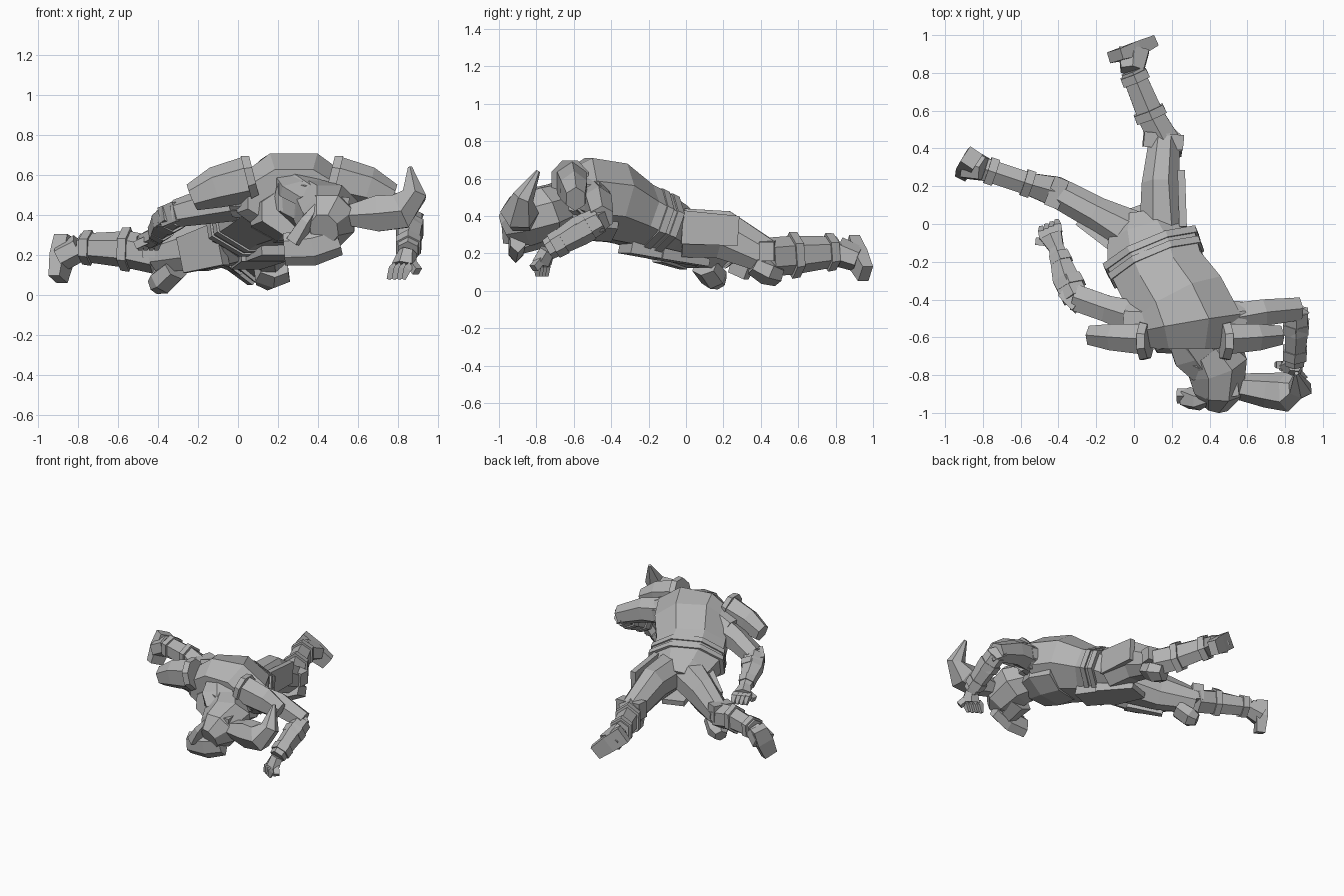
import bpy
import bmesh
import math
from mathutils import Vector

default_cube = bpy.data.objects.get("Cube")
if default_cube:
    bpy.data.objects.remove(default_cube, do_unlink=True)

# One plain clay colour for the whole figure
clay = bpy.data.materials.new("clay_grey")
clay.use_nodes = True
grey = (.45, .45, .45, 1)
clay.diffuse_color = grey
clay.node_tree.nodes["Principled BSDF"].inputs["Base Color"].default_value = grey

UP = Vector((0, 0, 1))
BACK = Vector((0, 1, 0))


def loft(name, sections, sides=6, up=UP):
    """Faceted tube through (x, y, z, half width, half height), in hundredths."""
    mesh = bmesh.new()
    centres = [Vector(section[:3]) / 100 for section in sections]
    last = len(sections) - 1
    flat = math.cos(math.pi / sides)
    rings = []
    for index, (centre, section) in enumerate(zip(centres, sections)):
        before, after = centres[max(index - 1, 0)], centres[min(index + 1, last)]
        along = (after - before).normalized()
        across = along.cross(up).normalized()
        rise = across.cross(along)
        ring = []
        for corner in range(sides):
            angle = math.tau * (corner + .5) / sides
            offset = (across * math.cos(angle) * section[3]
                      + rise * math.sin(angle) * section[4]) / (100 * flat)
            ring.append(mesh.verts.new(centre + offset))
        rings.append(ring)
    for first, second in zip(rings, rings[1:]):
        for corner in range(sides):
            following = (corner + 1) % sides
            mesh.faces.new((first[corner], first[following],
                            second[following], second[corner]))
    mesh.faces.new(list(reversed(rings[0])))
    mesh.faces.new(rings[-1])
    bmesh.ops.recalc_face_normals(mesh, faces=mesh.faces)
    data = bpy.data.meshes.new(name)
    mesh.to_mesh(data)
    mesh.free()
    data.materials.append(clay)
    part = bpy.data.objects.new(name, data)
    bpy.context.collection.objects.link(part)
    return part


def bands(name, start, end, places, length=.09, swell=1.2, sides=6):
    """Raised straps wrapped around the stretch between two sections."""
    start, end = Vector(start), Vector(end)
    for number, place in enumerate(places):
        pair = []
        for position in (place - length, place + length):
            section = start.lerp(end, position)
            section[3] *= swell
            section[4] *= swell
            pair.append(section)
        loft(f"{name}_{number}", pair, sides)


def plate(name, start, end, up=UP):
    """Four sided slab between two sections."""
    return loft(name, [start, end], 4, up)


def hand(side, wrist, knuckles, tip):
    """Palm with a row of fingers and a thumb."""
    wrist, knuckles, tip = Vector(wrist), Vector(knuckles), Vector(tip)
    loft(f"{side}_palm", [(*wrist, 4, 4), (*knuckles, 6, 4)], 6)
    across = (knuckles - wrist).cross(UP).normalized()
    for number in range(4):
        shift = across * (number - 1.5) * 3
        bend = knuckles.lerp(tip, .5) + shift + UP * 2
        loft(f"{side}_finger_{number}",
             [(*(knuckles + shift), 2, 2), (*bend, 2, 2), (*(tip + shift), 1, 1)], 4)
    thumb = knuckles - across * 8 - UP * 3
    loft(f"{side}_thumb", [(*wrist.lerp(knuckles, .4), 2, 2), (*thumb, 2, 2)], 4)


# Arched torso, from the hips up to the square shoulders
hips, waist, ribs = (5, 2, 28, 15, 11), (10, -16, 36, 25, 16), (15, -28, 41, 24, 17)
loft("torso", [hips, (6, -6, 32, 20, 14), waist, ribs, (24, -42, 48, 26, 21),
               (28, -53, 50, 29, 21), (28, -65, 49, 23, 14)], 8)
bands("waist_belt", waist, ribs, [-.1, .35], .14, 1.05, 8)
loft("chest_armour", [(26, -40, 38, 20, 12), (29, -54, 40, 23, 13),
                      (30, -66, 42, 18, 12)], 8)
plate("belly_buckle", (20, -32, 25, 9, 5), (13, -15, 21, 10, 4))
plate("front_loincloth", (13, -16, 20, 12, 3), (4, 10, 15, 8, 2))
plate("rear_loincloth", (10, -10, 45, 10, 2), (5, 4, 38, 5, 2))

# Head with a heavy brow, jaw and mane
loft("neck", [(30, -58, 49, 14, 13), (41, -75, 42, 12, 12)], 8)
loft("head", [(37, -66, 46, 12, 12), (44, -75, 42, 16, 14),
              (45, -88, 37, 13, 14), (43, -96, 33, 7, 8)], 8)
plate("brow", (38, -89, 46, 4, 4), (55, -87, 45, 4, 4))
loft("jaw", [(40, -76, 31, 9, 7), (40, -90, 25, 6, 5)], 6)
loft("mane", [(28, -60, 57, 10, 5), (31, -70, 52, 10, 5), (36, -79, 47, 6, 4)], 6)
plate("collar", (22, -66, 49, 4, 7), (36, -74, 49, 3, 6))

# Tilted horns, curling up at the tips
loft("left_horn", [(55, -86, 40, 5, 6), (70, -88, 41, 9, 8), (81, -89, 42, 9, 9),
                   (88, -87, 50, 6, 5), (86, -79, 64, 1, 1)], 6, BACK)
loft("right_horn", [(50, -90, 28, 4, 7), (37, -91, 24, 4, 8), (23, -91, 23, 4, 7)], 6)
loft("right_horn_tip", [(28, -92, 27, 4, 5), (34, -94, 37, 3, 4),
                        (42, -93, 48, 1, 1)], 5, BACK)

# Matching shoulder guards with raised inner rims
shoulder_middle = 27
for side, sign in (("left", 1), ("right", -1)):
    def spot(reach):
        return shoulder_middle + sign * reach
    loft(f"{side}_shoulder_guard", [(spot(50), -59, 49, 5, 6), (spot(38), -60, 54, 7, 9),
                                    (spot(22), -61, 58, 8, 10)], 6)
    loft(f"{side}_guard_rim", [(spot(23), -62, 59, 10, 11),
                               (spot(19), -62, 60, 9, 10)], 8)
    loft(f"{side}_shoulder", [(spot(14), -52, 51, 12, 13), (spot(31), -50, 48, 9, 9)], 8)

# Left arm, bent with the hand on the ground
left_elbow, left_wrist = (86, -46, 38, 6, 6), (85, -74, 22, 5, 5)
loft("left_upper_arm", [(52, -50, 49, 8, 9), (68, -47, 47, 7, 8), (87, -45, 39, 6, 6)])
loft("left_forearm", [left_elbow, (86, -57, 32, 6, 7), left_wrist])
plate("left_elbow_guard", (81, -43, 40, 4, 4), (89, -49, 36, 4, 5))
bands("left_bracer", left_elbow, left_wrist, [.3, .8])
hand("left", left_wrist[:3], (83, -77, 15), (79, -77, 8))

# Right arm, trailing beside the body
right_elbow, right_wrist = (-31, -39, 41, 7, 6), (-41, -13, 30, 4, 4)
loft("right_upper_arm", [(2, -50, 48, 9, 9), (-14, -45, 45, 7, 8), right_elbow])
loft("right_forearm", [right_elbow, (-36, -29, 37, 7, 6), right_wrist])
plate("right_elbow_guard", (-28, -42, 42, 6, 5), (-36, -35, 39, 5, 5))
bands("right_bracer", right_elbow, right_wrist, [.3, .8])
hand("right", right_wrist[:3], (-44, -6, 28), (-45, 0, 23))


def leg(side, hip, thigh, knee, calf, ankle, foot):
    """Thigh, wrapped boot, knee guard and a flat foot resting on its toes."""
    loft(f"{side}_thigh", [hip, thigh, knee], 8)
    loft(f"{side}_shin", [knee, calf, ankle], 6)
    bands(f"{side}_boot_strap", calf, ankle, [.05, .85])
    loft(f"{side}_foot", foot, 4)
    instep = foot[1]
    loft(f"{side}_instep", [ankle, (*instep[:3], 8, 6)], 6)


# Legs, spread apart behind the body
leg("left", (15, -2, 31, 12, 13), (14, 20, 30, 10, 13), (16, 44, 18, 8, 9),
    (9, 57, 19, 7, 9), (-1, 81, 21, 6, 7),
    [(-10, 89, 25, 3, 6), (0, 92, 17, 4, 6), (9, 96, 9, 3, 5)])
leg("right", (2, -7, 30, 13, 13), (-19, 5, 25, 9, 13), (-41, 17, 20, 8, 8),
    (-55, 21, 23, 6, 8), (-79, 29, 24, 6, 6),
    [(-86, 35, 29, 4, 5), (-88, 32, 19, 4, 6), (-90, 28, 8, 3, 5)])

# Knee guards touching the ground, with flared cuffs
loft("left_knee_guard", [(18, 36, 14, 7, 5), (17, 43, 10, 9, 6), (14, 49, 8, 6, 5)])
loft("right_knee_guard", [(-31, 10, 13, 7, 5), (-38, 15, 7, 7, 6), (-42, 18, 5, 4, 4)])
plate("left_knee_cuff", (5, 45, 22, 4, 6), (26, 43, 21, 4, 5))
plate("right_knee_cuff", (-38, 24, 24, 4, 6), (-44, 9, 24, 4, 5))

# Hanging skirt panels over the thighs
plate("left_skirt_panel", (26, -2, 34, 2, 9), (25, 28, 32, 2, 8))
plate("right_skirt_panel", (-8, -14, 26, 3, 11), (-28, 0, 20, 2, 9))
